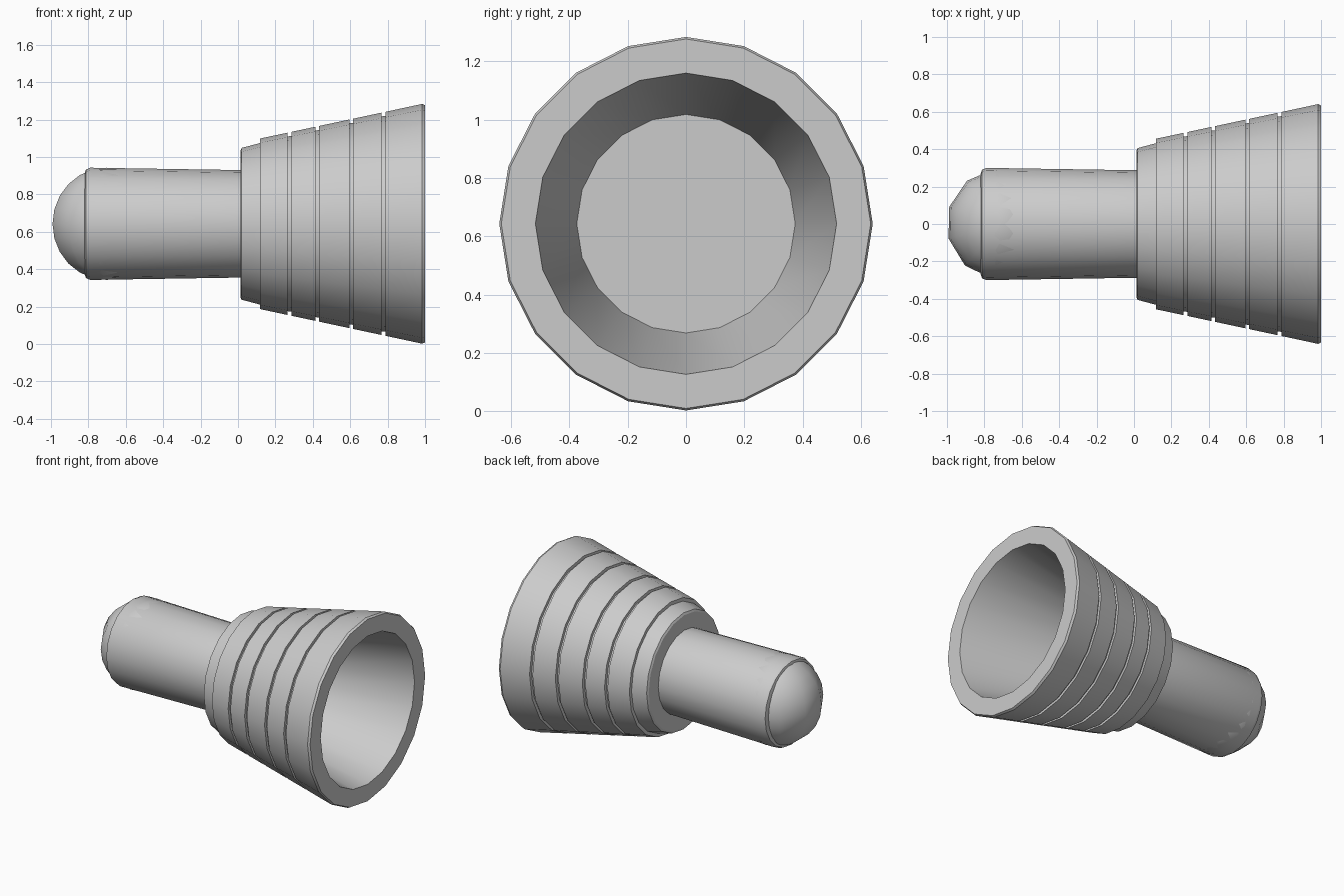
import bpy, bmesh, math

if "Cube" in bpy.data.objects:
    bpy.data.objects.remove(bpy.data.objects["Cube"])

AXIS_Z = 0.643
SIDES = 20


def finish(bm, name, angle):
    bmesh.ops.recalc_face_normals(bm, faces=bm.faces)
    mesh = bpy.data.meshes.new(name)
    bm.to_mesh(mesh)
    bm.free()
    obj = bpy.data.objects.new(name, mesh)
    bpy.context.collection.objects.link(obj)
    bpy.ops.object.select_all(action='DESELECT')
    obj.select_set(True)
    bpy.context.view_layer.objects.active = obj
    bpy.ops.object.shade_smooth_by_angle(angle=math.radians(angle))
    return obj


def lathe(name, profile):
    """Revolve (x, radius) points around the horizontal axis and cap both ends."""
    bm = bmesh.new()
    rings = []
    for x, r in profile:
        rings.append([bm.verts.new((x, r * math.sin(2 * math.pi * i / SIDES),
                                    AXIS_Z + r * math.cos(2 * math.pi * i / SIDES)))
                      for i in range(SIDES)])
    for a, b in zip(rings, rings[1:]):
        for i in range(SIDES):
            j = (i + 1) % SIDES
            bm.faces.new((a[i], a[j], b[j], b[i]))
    bm.faces.new(rings[0])
    bm.faces.new(rings[-1])
    return finish(bm, name, 25)


# Flared bell: small collar, banded outside with grooves, hollow inside
def band_radius(x):
    return 0.456 + (x - 0.118) * 0.213


bell = [(0.013, 0.392), (0.02, 0.406), (0.118, 0.432), (0.118, band_radius(0.118))]
for g in (0.265, 0.414, 0.595, 0.768):
    e = g + 0.02
    bell += [(g, band_radius(g)), (g, band_radius(g) - 0.02),
             (e, band_radius(e) - 0.022), (e, band_radius(e))]
bell += [(0.985, 0.641), (1.0, 0.634), (1.0, 0.517), (0.33, 0.375)]
lathe("flared_bell", bell)

# Slightly tapered shaft with a chamfered end
lathe("shaft", [(-0.82, 0.268), (-0.813, 0.29), (-0.79, 0.3), (0.1, 0.286)])

# Rounded tip
bm = bmesh.new()
bmesh.ops.create_uvsphere(bm, u_segments=11, v_segments=12, radius=0.3)
turn = math.radians(6.8)
for v in bm.verts:
    x, y, z = v.co
    v.co = (x * math.cos(turn) - y * math.sin(turn) - 0.702,
            x * math.sin(turn) + y * math.cos(turn), z + AXIS_Z)
finish(bm, "rounded_tip", 45)
